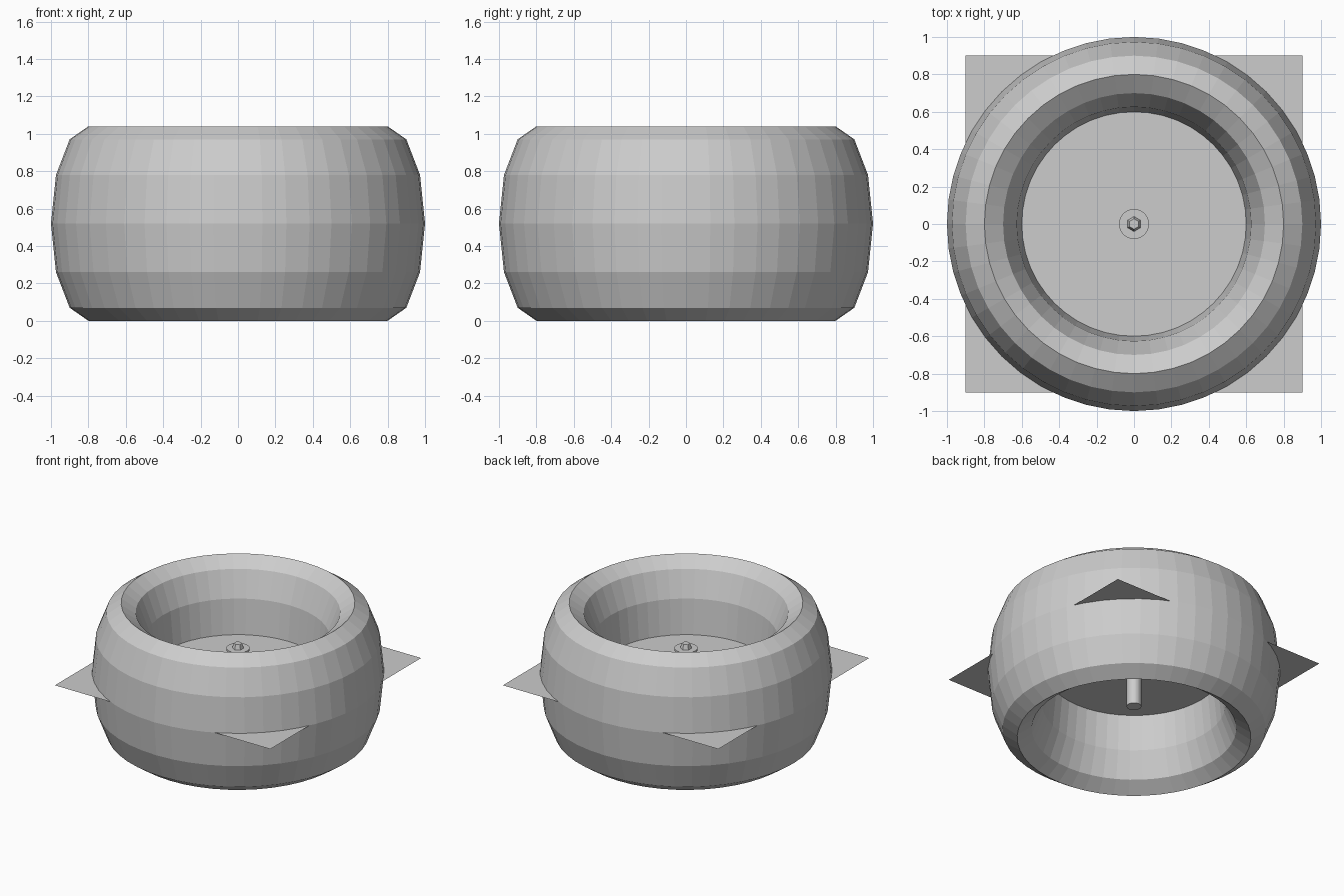
import bpy

if "Cube" in bpy.data.objects:
    bpy.data.objects.remove(bpy.data.objects["Cube"])

MID = 0.52  # half height of the tyre

grey = bpy.data.materials.new("light_grey")
grey.diffuse_color = (0.604, 0.604, 0.604, 1)
grey.use_nodes = True
grey.node_tree.nodes["Principled BSDF"].inputs["Base Color"].default_value = grey.diffuse_color


def finish(name):
    ob = bpy.context.object
    ob.name = name
    ob.data.materials.append(grey)
    return ob


def cone(name, sides, r_low, r_high, z0, z1):
    bpy.ops.mesh.primitive_cone_add(vertices=sides, radius1=r_low, radius2=r_high,
                                    depth=z1 - z0, location=(0, 0, (z0 + z1) / 2))
    return finish(name)


# Tyre: faceted ring, stretched upwards
bpy.ops.mesh.primitive_torus_add(major_segments=48, minor_segments=12,
                                 major_radius=0.8, minor_radius=0.2,
                                 location=(0, 0, MID))
tyre = finish("tyre")
tyre.scale.z = MID / 0.2

# Square sheet through the middle
bpy.ops.mesh.primitive_plane_add(size=1.8, location=(0, 0, MID))
finish("centre_sheet")

# Axle with washer and six-sided nut
cone("axle", 32, 0.05, 0.05, 0.245, 0.69)
cone("washer", 32, 0.08, 0.08, 0.685, 0.70)
cone("nut", 6, 0.04, 0.028, 0.70, 0.735)
